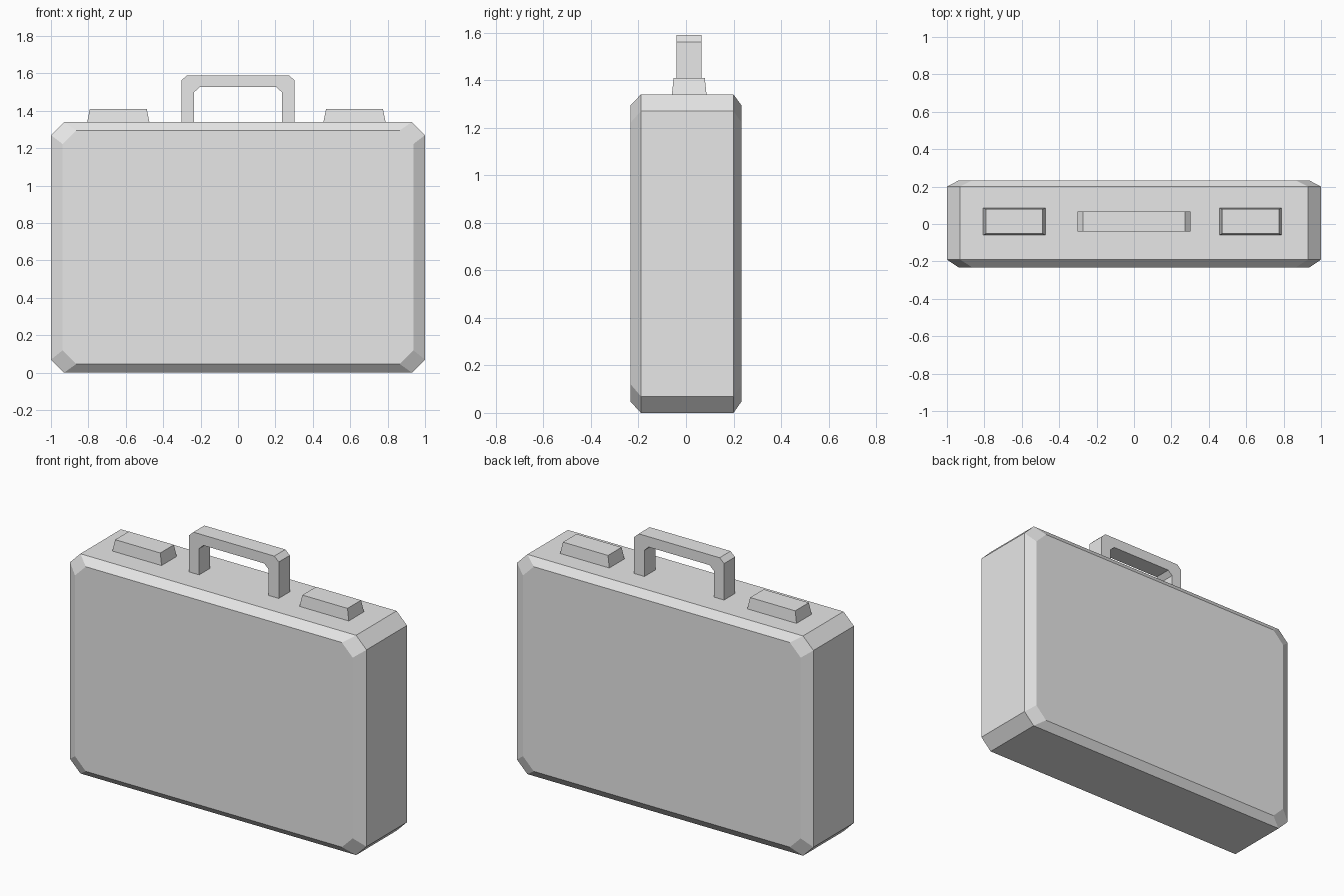
import bpy
import bmesh

cube = bpy.data.objects.get("Cube")
if cube:
    bpy.data.objects.remove(cube, do_unlink=True)

grey = bpy.data.materials.new("light grey")
grey.use_nodes = True
colour = (0.8, 0.8, 0.8, 1)
grey.diffuse_color = colour
grey.node_tree.nodes["Principled BSDF"].inputs["Base Color"].default_value = colour


def loft(name, rings):
    """Bridge matching rings of points and cap both ends."""
    bm = bmesh.new()
    loops = [[bm.verts.new(p) for p in ring] for ring in rings]
    for a, b in zip(loops, loops[1:]):
        for i in range(len(a)):
            j = (i + 1) % len(a)
            bm.faces.new((a[i], a[j], b[j], b[i]))
    bm.faces.new(loops[0])
    bm.faces.new(loops[-1])
    bmesh.ops.recalc_face_normals(bm, faces=bm.faces)
    mesh = bpy.data.meshes.new(name)
    bm.to_mesh(mesh)
    bm.free()
    mesh.materials.append(grey)
    obj = bpy.data.objects.new(name, mesh)
    bpy.context.collection.objects.link(obj)
    return obj


def octagon(half, low, high, cut, y):
    """Upright rectangle with cut corners at depth y."""
    right = [(half - cut, low), (half, low + cut),
             (half, high - cut), (half - cut, high)]
    outline = right + [(-x, z) for x, z in reversed(right)]
    return [(x, y, z) for x, z in outline]


def rectangle(x0, x1, y0, y1, z):
    return [(x0, y0, z), (x1, y0, z), (x1, y1, z), (x0, y1, z)]


# Case body: cut-corner outline with a bevelled front and back panel
outer = (1.0, 0.0, 1.34, 0.07)
panel = (0.937, 0.047, 1.295, 0.073)
loft("case_body", [octagon(*panel, -0.233), octagon(*outer, -0.19),
                   octagon(*outer, 0.2), octagon(*panel, 0.233)])

# Carrying handle: bent arch, its feet slightly sunk into the case
half_arch = [(0.303, 1.33), (0.303, 1.562), (0.273, 1.59)]
half_hole = [(0.205, 1.527), (0.234, 1.5), (0.234, 1.33)]
arch = [(-x, z) for x, z in half_arch] + half_arch[::-1]
hole = half_hole[::-1] + [(-x, z) for x, z in half_hole]
loft("handle", [[(x, y, z) for x, z in arch + hole] for y in (-0.04, 0.066)])

# Tapered latches on the top
for name, x in (("right_latch", -0.64), ("left_latch", 0.623)):
    loft(name, [rectangle(x - 0.167, x + 0.167, -0.06, 0.087, 1.335),
                rectangle(x - 0.152, x + 0.152, -0.052, 0.079, 1.41)])
